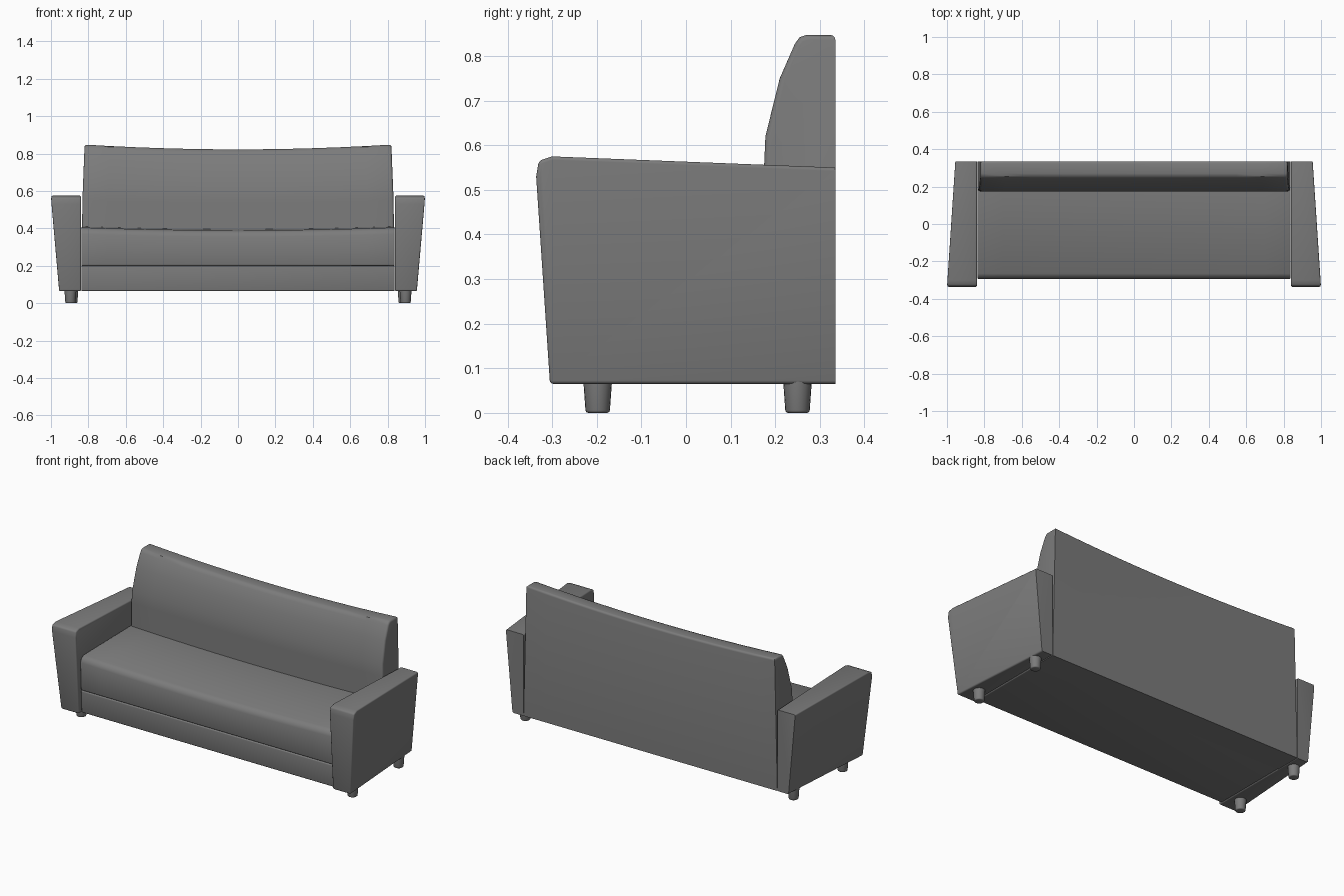
import bpy, bmesh, math

cube = bpy.data.objects.get("Cube")
if cube:
    bpy.data.objects.remove(cube, do_unlink=True)

# One upholstery colour
grey = bpy.data.materials.new("charcoal grey")
grey.use_nodes = True
colour = (0.2, 0.2, 0.2, 1)
grey.diffuse_color = colour
grey.node_tree.nodes["Principled BSDF"].inputs["Base Color"].default_value = colour

BACK = 0.335      # rear plane
FLOOR = 0.065     # underside of the body
HALF = 0.838      # half width between the arms


def finish(bm, name):
    """Turn a bmesh into a smooth shaded object."""
    bmesh.ops.recalc_face_normals(bm, faces=bm.faces)
    mesh = bpy.data.meshes.new(name)
    bm.to_mesh(mesh)
    bm.free()
    mesh.materials.append(grey)
    ob = bpy.data.objects.new(name, mesh)
    bpy.context.scene.collection.objects.link(ob)
    bpy.ops.object.select_all(action='DESELECT')
    ob.select_set(True)
    bpy.context.view_layer.objects.active = ob
    bpy.ops.object.shade_smooth_by_angle(angle=math.radians(35))
    return ob


def round_edges(bm, width, keep):
    """Bevel every sharp edge that is not kept crisp."""
    bmesh.ops.recalc_face_normals(bm, faces=bm.faces)
    edges = [e for e in bm.edges
             if e.calc_face_angle(0) > math.radians(40) and not keep(e)]
    bmesh.ops.bevel(bm, geom=edges, offset=width, segments=3, profile=0.5,
                    affect='EDGES', clamp_overlap=True)


def loft(name, profile, shape, width, keep, steps=12):
    """Sweep a (y, z) profile across the sofa; shape adjusts each point."""
    bm = bmesh.new()
    rings = []
    for i in range(steps + 1):
        t = 2 * i / steps - 1
        rings.append([bm.verts.new(shape(t, y, z)) for y, z in profile])
    n = len(profile)
    for a, b in zip(rings, rings[1:]):
        for j in range(n):
            k = (j + 1) % n
            bm.faces.new((a[j], a[k], b[k], b[j]))
    bm.faces.new(rings[0])
    bm.faces.new(rings[-1])
    round_edges(bm, width, keep)
    return finish(bm, name)


def on_back(e):
    return all(v.co.y > BACK - 0.01 for v in e.verts)


def on_floor(e):
    return all(v.co.z < FLOOR + 0.01 for v in e.verts)


def rear_of_seat(e):
    return all(v.co.y > 0.17 for v in e.verts)


# Base below the seat
loft("base", [(-0.282, FLOOR), (0.175, FLOOR), (0.175, 0.199), (-0.288, 0.199)],
     lambda t, y, z: (t * HALF, y, z), 0.007, rear_of_seat, 1)

# Seat cushion, sagging slightly towards the middle
loft("seat_cushion",
     [(-0.288, 0.2), (0.18, 0.2), (0.18, 0.41), (-0.265, 0.405),
      (-0.285, 0.392), (-0.295, 0.37)],
     lambda t, y, z: (t * HALF, y, z - 0.015 * (1 - t * t) * (z > 0.36)),
     0.008, rear_of_seat)


# Backrest with a bowed front and a dipped top
def back_shape(t, y, z):
    rise = max(0, z - 0.4)
    return (t * (HALF - 0.04 * rise), y, z - 0.057 * rise * (1 - t * t))


loft("backrest",
     [(BACK, FLOOR), (BACK, 0.848), (0.27, 0.848), (0.255, 0.843), (0.244, 0.828),
      (0.21, 0.75), (0.178, 0.62), (0.175, 0.55), (0.175, FLOOR)],
     back_shape, 0.012,
     lambda e: on_floor(e) or (on_back(e) and min(v.co.z for v in e.verts) < 0.8))

# Arms, flaring outwards to the front and the top
for side, label in ((1, "left"), (-1, "right")):
    bm = bmesh.new()
    outline = [(BACK, FLOOR, 0.912), (BACK, 0.55, 0.956),
               (-0.3, 0.575, 0.998), (-0.33, 0.565, 1.0),
               (-0.336, 0.53, 0.998), (-0.305, FLOOR, 0.957)]
    inner = [bm.verts.new((side * 0.839, y, z)) for y, z, x in outline]
    outer = [bm.verts.new((side * x, y, z)) for y, z, x in outline]
    bm.faces.new(inner)
    bmesh.ops.triangulate(bm, faces=[bm.faces.new(outer)])
    for j in range(len(outline)):
        k = (j + 1) % len(outline)
        bm.faces.new((inner[j], inner[k], outer[k], outer[j]))
    round_edges(bm, 0.012, on_back)
    finish(bm, label + "_arm")

# Tapered feet
for side, label in ((1, "left"), (-1, "right")):
    for place, x, y in (("front", 0.896, -0.198), ("back", 0.886, 0.25)):
        bm = bmesh.new()
        bmesh.ops.create_cone(bm, cap_ends=True, segments=20, radius1=0.027,
                              radius2=0.032, depth=0.07)
        bmesh.ops.translate(bm, verts=bm.verts, vec=(side * x, y, 0.035))
        round_edges(bm, 0.006, lambda e: e.verts[0].co.z > 0.03)
        finish(bm, place + "_" + label + "_foot")
